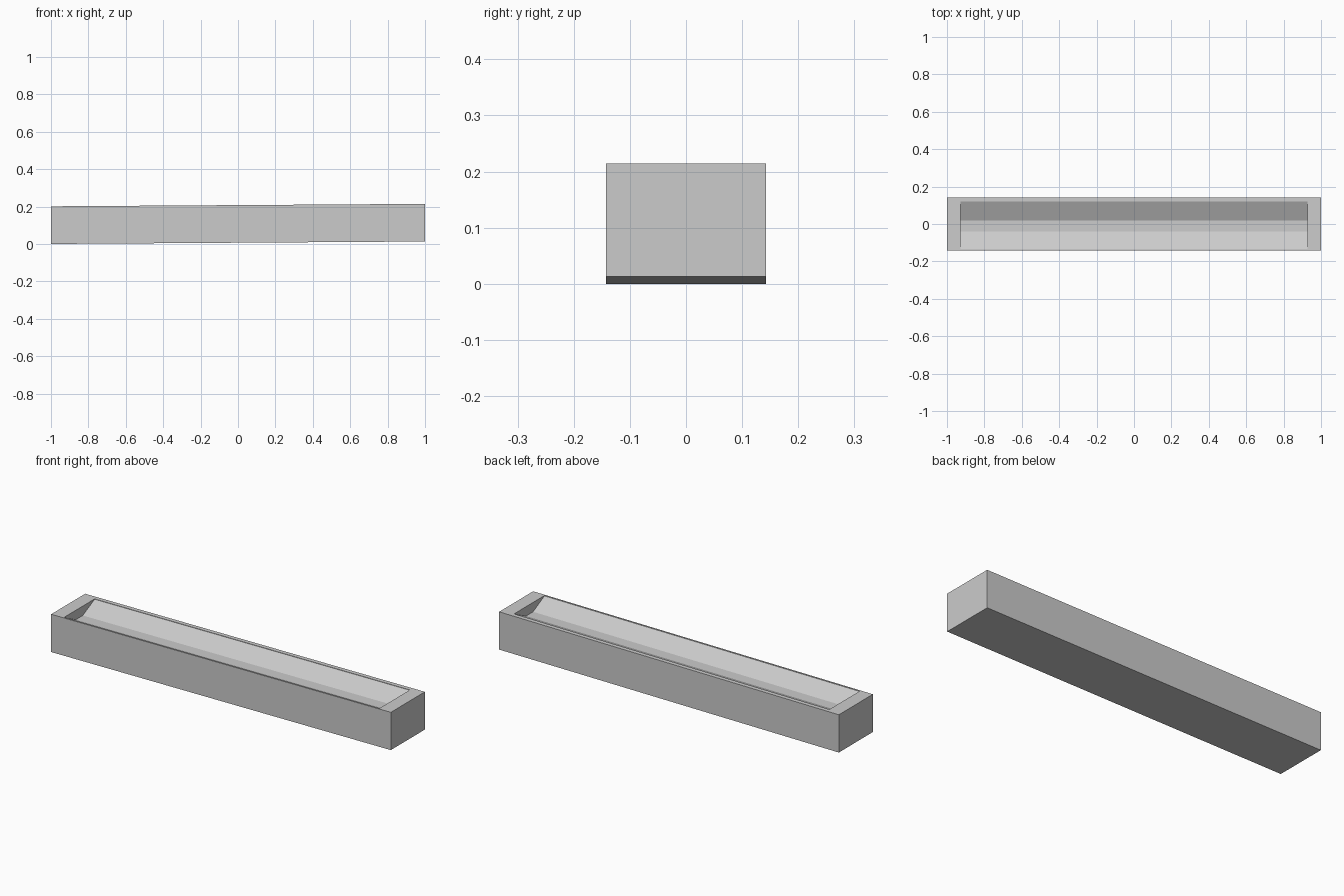
import bpy, bmesh

if "Cube" in bpy.data.objects:
    bpy.data.objects.remove(bpy.data.objects["Cube"])

TILT = 0.0065  # the block rises slightly towards +x


def prism(name, profile, x0, x1):
    """Extrude a (y, z) profile along x, following the slight tilt."""
    bm = bmesh.new()
    ends = [[bm.verts.new((x, y, z + TILT * (x + 1))) for y, z in profile]
            for x in (x0, x1)]
    bm.faces.new(ends[0])
    bm.faces.new(ends[1])
    n = len(profile)
    for i in range(n):
        j = (i + 1) % n
        bm.faces.new((ends[0][i], ends[0][j], ends[1][j], ends[1][i]))
    bmesh.ops.recalc_face_normals(bm, faces=bm.faces[:])
    mesh = bpy.data.meshes.new(name)
    bm.to_mesh(mesh)
    bm.free()
    obj = bpy.data.objects.new(name, mesh)
    bpy.context.collection.objects.link(obj)
    return obj


# Outer block
trough = prism("trough_body",
               [(-0.143, 0.0), (0.143, 0.0), (0.143, 0.201), (-0.143, 0.201)],
               -1, 1)

# Hollow: two sloping sides and a narrow flat floor, closed by upright ends
hollow = prism("hollow_cutter",
               [(-0.135, 0.25), (-0.135, 0.199), (-0.04, 0.151),
                (0.02, 0.151), (0.12, 0.199), (0.12, 0.25)],
               -0.928, 0.928)
hollow.hide_render = True
hollow.hide_viewport = True

cut = trough.modifiers.new("hollow", 'BOOLEAN')
cut.operation = 'DIFFERENCE'
cut.solver = 'EXACT'
cut.object = hollow
